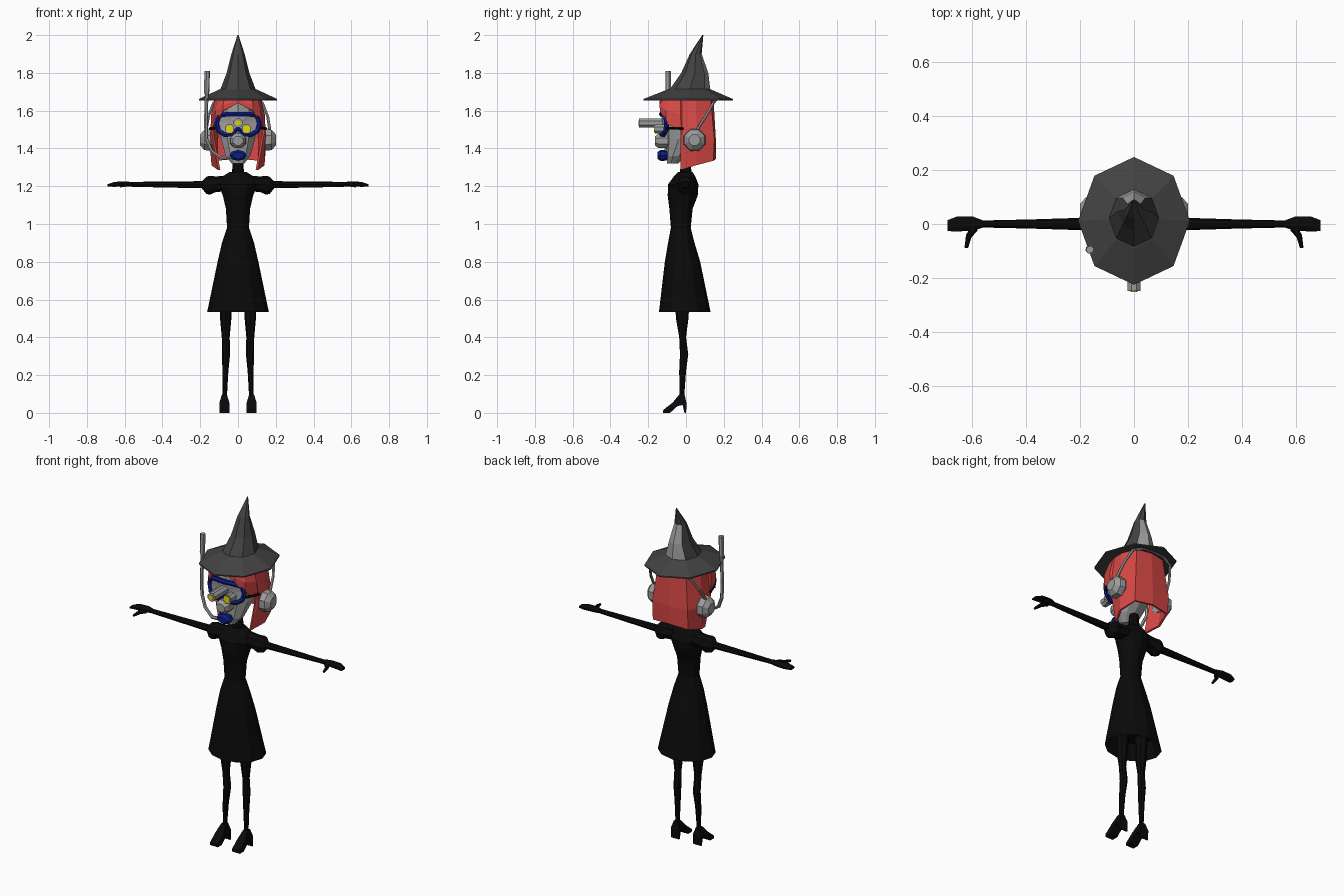
import bpy, bmesh, math

if "Cube" in bpy.data.objects:
    bpy.data.objects.remove(bpy.data.objects["Cube"])


def material(name, r, g, b):
    m = bpy.data.materials.new(name)
    m.diffuse_color = (r, g, b, 1)
    m.use_nodes = True
    m.node_tree.nodes["Principled BSDF"].inputs["Base Color"].default_value = m.diffuse_color
    return m


BLACK = material("black cloth", .003, .003, .003)
HAT = material("charcoal felt", .055, .055, .055)
RED = material("red hair", .68, .065, .06)
GREY = material("pale grey", .33, .33, .33)
BLUE = material("dark blue rubber", .004, .012, .24)
YELLOW = material("yellow lens", .78, .7, 0)


def make(name, verts, faces, *mats):
    """Mesh object with outward normals."""
    me = bpy.data.meshes.new(name)
    me.from_pydata(verts, [], faces)
    bm = bmesh.new()
    bm.from_mesh(me)
    bmesh.ops.recalc_face_normals(bm, faces=bm.faces[:])
    bm.to_mesh(me)
    bm.free()
    for m in mats:
        me.materials.append(m)
    ob = bpy.data.objects.new(name, me)
    bpy.context.collection.objects.link(ob)
    return ob


def loft(name, rings, axis, n, *mats, phase=0.0):
    """Skin elliptical rings (position, centre a, centre b, radius a, radius b) along an axis."""
    verts, faces = [], []
    for t, ca, cb, ra, rb in rings:
        for k in range(n):
            w = 2 * math.pi * (k + phase) / n
            p = [ca + ra * math.cos(w), cb + rb * math.sin(w)]
            p.insert("xyz".index(axis), t)
            verts.append(p)
    for i in range(len(rings) - 1):
        for k in range(n):
            j = (k + 1) % n
            faces.append((i * n + k, i * n + j, i * n + n + j, i * n + n + k))
    faces += [range(n), range(len(verts) - n, len(verts))]
    return make(name, verts, faces, *mats)


def column(name, rows, n, *mats, phase=0.0):
    """Vertical loft from rows of (z, half width, front y, back y)."""
    return loft(name, [(z, 0, (f + b) / 2, w, (b - f) / 2) for z, w, f, b in rows],
                "z", n, *mats, phase=phase)


def tube(name, pts, radius, mat, closed=False, radii=None):
    """Bevelled path turned into a mesh."""
    cu = bpy.data.curves.new(name, "CURVE")
    cu.dimensions = "3D"
    cu.bevel_depth, cu.bevel_resolution, cu.use_fill_caps = radius, 1, True
    sp = cu.splines.new("POLY")
    sp.points.add(len(pts) - 1)
    for i, p in enumerate(pts):
        sp.points[i].co = (*p, 1)
        sp.points[i].radius = radii[i] if radii else 1
    sp.use_cyclic_u = closed
    cu.materials.append(mat)
    ob = bpy.data.objects.new(name, cu)
    bpy.context.collection.objects.link(ob)
    bpy.ops.object.select_all(action="DESELECT")
    ob.select_set(True)
    bpy.context.view_layer.objects.active = ob
    bpy.ops.object.convert(target="MESH")
    for poly in ob.data.polygons:
        poly.use_smooth = False


# Hat: wide octagonal brim and a crown that bends backwards
column("hat_brim", [(1.672, .10, -.10, .125), (1.655, .207, -.225, .248),
                    (1.662, .207, -.225, .248), (1.715, .093, -.09, .125)], 8, HAT)
crown = column("hat_crown", [(1.70, .098, -.095, .13), (1.80, .06, -.025, .118),
                             (1.90, .035, .02, .083), (2.0, .003, .086, .092)], 8, HAT, GREY)
for p in crown.data.polygons:  # pale patch on the lower back of the crown
    if p.center.z < 1.88 and p.normal.y > .75:
        p.material_index = 1

# Head and neck
column("head", [(1.32, .035, -.10, -.04), (1.36, .068, -.106, 0), (1.45, .095, -.108, .09),
                (1.58, .108, -.115, .11), (1.655, .08, -.11, .10)], 10, GREY, phase=.5)
column("neck", [(1.24, .035, -.035, .03), (1.35, .025, -.025, .025)], 8, BLACK)

# Hair: columns from the front parting round to the back (top, middle, bottom)
half = [
    ((0, -.125, 1.672), (0, -.14, 1.655), (0, -.14, 1.64)),
    ((.07, -.12, 1.672), (.08, -.14, 1.63), (.078, -.138, 1.60)),
    ((.10, -.09, 1.672), (.12, -.105, 1.60), (.122, -.105, 1.53)),
    ((.12, -.03, 1.672), (.142, -.03, 1.58), (.142, -.03, 1.50)),
    ((.12, -.02, 1.672), (.147, -.02, 1.47), (.105, -.03, 1.285)),
    ((.125, .05, 1.672), (.152, .06, 1.45), (.14, .05, 1.31)),
    ((.09, .13, 1.672), (.115, .15, 1.45), (.115, .145, 1.335)),
    ((0, .145, 1.672), (0, .158, 1.45), (0, .16, 1.345))]
cols = half + [[(-x, y, z) for x, y, z in c] for c in half[-2:0:-1]]
verts = [p for c in cols for p in c] + [(0, 0, 1.69)]
faces, n = [], len(cols)
for i in range(n):
    a, b = 3 * i, 3 * ((i + 1) % n)
    faces += [(a, b, b + 1, a + 1), (a + 1, b + 1, b + 2, a + 2), (a, b, 3 * n)]
hair = make("hair", verts, faces, RED)
mod = hair.modifiers.new("thickness", "SOLIDIFY")
mod.thickness, mod.offset = .012, -1

# Diving mask: blue rim with a nose notch, pale glass
rim_half = [(0, 1.582), (.06, 1.582), (.10, 1.572), (.113, 1.535), (.102, 1.492),
            (.07, 1.473), (.035, 1.475), (0, 1.505)]
rim = rim_half + [(-x, z) for x, z in rim_half[-2:0:-1]]
rim = [(x, -.13 + 2.2 * x * x, z) for x, z in rim]
tube("mask_rim", rim, .014, BLUE, closed=True)
make("mask_glass", rim + [(0, -.13, 1.53)],
     [(i, (i + 1) % len(rim), len(rim)) for i in range(len(rim))], GREY)

# Eyepiece tubes with yellow lenses
for name, x, z, y, r, lens in (("middle", 0, 1.535, -.248, .026, .014),
                               ("left", -.045, 1.503, -.165, .027, .021),
                               ("right", .045, 1.503, -.165, .027, .021)):
    loft(name + "_eyepiece", [(y, x, z, r, r), (-.10, x, z, r, r)], "y", 8, GREY, phase=.5)
    loft(name + "_lens", [(y - .004, x, z, lens, lens), (y + .002, x, z, lens, lens)],
         "y", 8, YELLOW, phase=.5)

# Breathing filter, mouthpiece and snorkel
loft("filter", [(-.165, 0, 1.44, .028, .025), (-.145, 0, 1.44, .042, .042),
                (-.095, 0, 1.44, .045, .042)], "y", 8, GREY, phase=.5)
loft("mouthpiece", [(-.15, 0, 1.363, .03, .018), (-.135, 0, 1.363, .046, .029),
                    (-.115, 0, 1.363, .046, .029), (-.09, 0, 1.363, .03, .02)], "y", 8, BLUE)
tube("snorkel", [(-.03, -.13, 1.355), (-.085, -.12, 1.348), (-.14, -.105, 1.385),
                 (-.168, -.095, 1.45), (-.17, -.095, 1.55), (-.166, -.095, 1.68),
                 (-.166, -.095, 1.70), (-.163, -.095, 1.81)],
     .010, GREY, radii=[1, 1, 1, 1, 1, 1, 1.5, 1.5])

# Headphone band over the back of the hair
band = [(.168, .06, 1.50), (.157, .105, 1.57), (.13, .145, 1.64), (.07, .163, 1.664), (0, .167, 1.67)]
tube("headband", band + [(-x, y, z) for x, y, z in band[-2::-1]], .008, GREY)

for s, side in ((-1, "left"), (1, "right")):
    # Ear cup and mask strap
    loft(side + "_ear_cup", [(s * .125, .045, 1.445, .05, .05), (s * .145, .045, 1.445, .062, .062),
                             (s * .178, .045, 1.445, .058, .058), (s * .20, .045, 1.445, .032, .032)],
         "x", 8, GREY, phase=.5)
    tube(side + "_strap", [(s * .11, -.105, 1.508), (s * .132, -.06, 1.507), (s * .148, -.015, 1.505)],
         .008, BLACK)

    # Puffed sleeve, arm and hand
    loft(side + "_sleeve", [(s * .06, 0, 1.215, .05, .04), (s * .12, 0, 1.21, .045, .042),
                            (s * .15, 0, 1.205, .05, .05), (s * .168, 0, 1.205, .045, .045),
                            (s * .19, 0, 1.207, .024, .02)], "x", 8, BLACK)
    loft(side + "_arm", [(s * .16, 0, 1.208, .024, .019), (s * .38, 0, 1.209, .017, .016),
                         (s * .56, 0, 1.21, .013, .013)], "x", 8, BLACK)
    loft(side + "_hand", [(s * .555, 0, 1.21, .013, .012), (s * .595, .001, 1.212, .028, .015),
                          (s * .655, 0, 1.21, .03, .014), (s * .69, -.006, 1.204, .022, .007)],
         "x", 8, BLACK, phase=.5)
    tube(side + "_thumb", [(s * .59, -.015, 1.21), (s * .612, -.045, 1.206), (s * .621, -.088, 1.2)],
         .011, BLACK, radii=[1.3, 1, .6])

    # Leg with knee and calf
    x = s * .065
    loft(side + "_leg", [(.62, x, -.02, .034, .04), (.50, x, -.02, .03, .033),
                         (.40, x, -.018, .021, .018), (.31, x - s * .002, -.01, .021, .022),
                         (.22, x + s * .002, -.018, .016, .018), (.08, x + s * .005, -.022, .011, .012)],
         "z", 8, BLACK)

    # High heeled shoe: side profile extruded, narrower at the ankle
    prof = [(-.122, 0), (-.12, .016), (-.07, .055), (-.035, .098), (-.008, .098),
            (.002, .055), (.001, 0), (-.008, 0), (-.018, .042), (-.045, .036), (-.085, 0)]
    m = len(prof)
    verts = [(s * .072 + e * (.026 if z < .08 else .013), y, z) for e in (-1, 1) for y, z in prof]
    make(side + "_shoe", verts, [range(m), range(m, 2 * m)] +
         [(i, (i + 1) % m, m + (i + 1) % m, m + i) for i in range(m)], BLACK)

# Dress: bodice, narrow waist and flared skirt with a hollow hem
column("dress", [(.62, .12, -.10, .09), (.535, .163, -.143, .13), (.80, .108, -.112, .075),
                 (.90, .085, -.095, .045), (.98, .058, -.08, .025), (1.08, .064, -.088, .035),
                 (1.15, .08, -.097, .062), (1.21, .105, -.095, .066), (1.25, .085, -.065, .05),
                 (1.275, .045, -.04, .035)], 12, BLACK)
